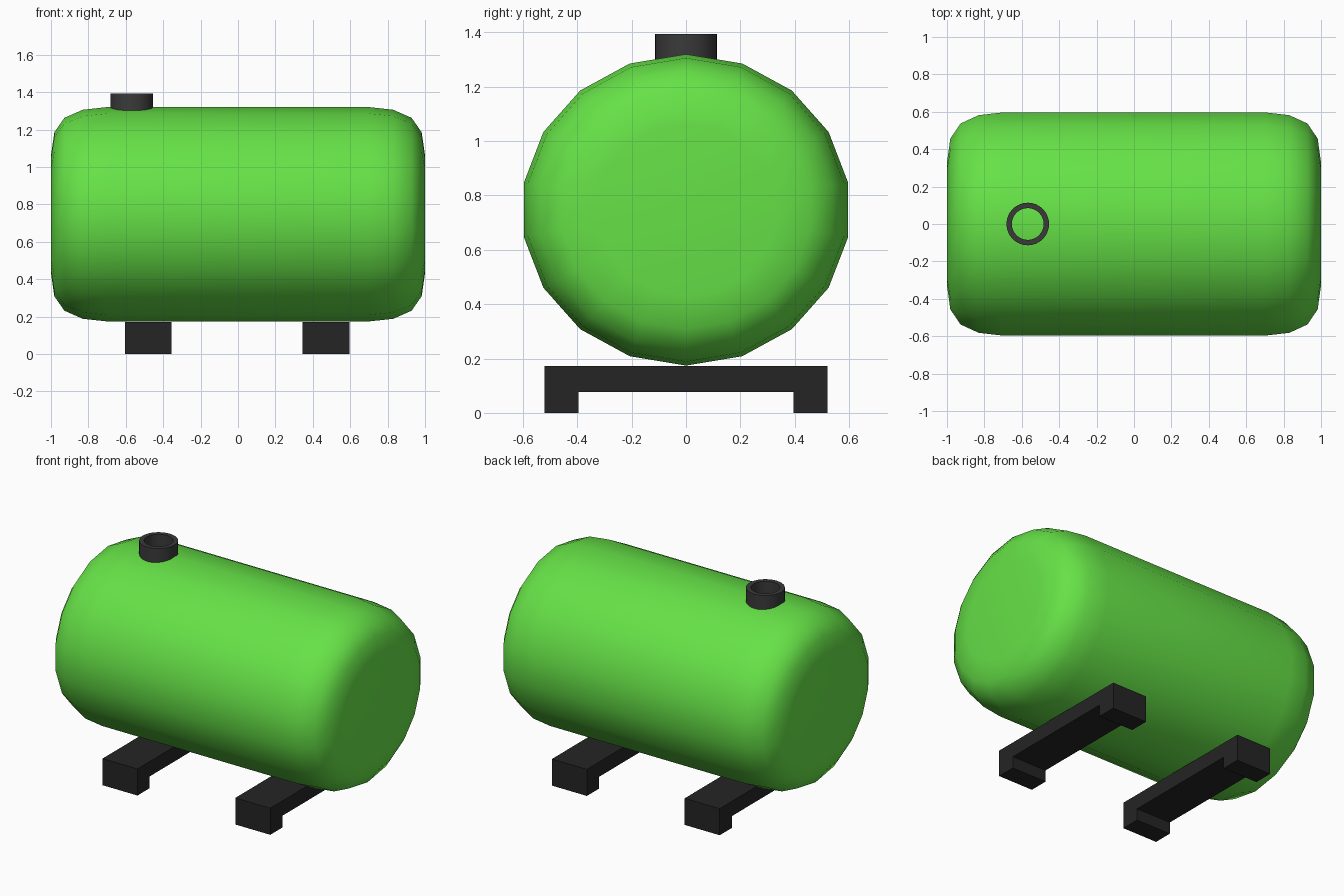
import bpy, bmesh
from math import sin, cos, tau

cube = bpy.data.objects.get("Cube")
if cube:
    bpy.data.objects.remove(cube, do_unlink=True)


def material(name, rgb):
    m = bpy.data.materials.new(name)
    m.use_nodes = True
    m.diffuse_color = (*rgb, 1)
    bsdf = next(n for n in m.node_tree.nodes if n.type == 'BSDF_PRINCIPLED')
    bsdf.inputs["Base Color"].default_value = (*rgb, 1)
    bsdf.inputs["Roughness"].default_value = 0.6
    return m


def finish(name, bm, mat):
    bmesh.ops.recalc_face_normals(bm, faces=bm.faces)
    mesh = bpy.data.meshes.new(name)
    bm.to_mesh(mesh)
    bm.free()
    mesh.materials.append(mat)
    obj = bpy.data.objects.new(name, mesh)
    bpy.context.collection.objects.link(obj)
    return obj


def bridge(bm, a, b):
    n = len(a)
    for i in range(n):
        j = (i + 1) % n
        bm.faces.new((a[i], a[j], b[j], b[i]))


def smooth(obj, angle):
    bpy.ops.object.select_all(action='DESELECT')
    obj.select_set(True)
    bpy.context.view_layer.objects.active = obj
    bpy.ops.object.shade_smooth_by_angle(angle=angle)


green = material("tank green", (0.133, 0.76, 0.063))
charcoal = material("collar charcoal", (0.042, 0.042, 0.043))
black = material("support black", (0.018, 0.018, 0.018))

# Tank: slightly flattened 18-sided barrel with rounded ends
SIDES, RY, RZ, CZ = 18, 0.606, 0.573, 0.747
half = [(0.70, 1.0), (0.83, 0.975), (0.928, 0.9), (0.982, 0.765), (1.0, 0.55)]
profile = [(-x, r) for x, r in reversed(half)] + half
bm = bmesh.new()
rings = []
for x, r in profile:
    angles = [tau * i / SIDES for i in range(SIDES)]
    rings.append([bm.verts.new((x, RY * r * sin(a), CZ + RZ * r * cos(a)))
                  for a in angles])
for a, b in zip(rings, rings[1:]):
    bridge(bm, a, b)
bm.faces.new(rings[0])
bm.faces.new(rings[-1])
smooth(finish("tank", bm, green), 1.2)

# Filler collar: open tube sunk into the tank top
bm = bmesh.new()
loops = []
for radius, z in [(0.114, 1.27), (0.114, 1.394), (0.085, 1.394), (0.085, 1.27)]:
    loops.append([bm.verts.new((-0.568 + radius * cos(tau * i / 32),
                                radius * sin(tau * i / 32), z))
                  for i in range(32)])
for k in range(4):
    bridge(bm, loops[k], loops[(k + 1) % 4])
smooth(finish("filler_collar", bm, charcoal), 0.6)

# Supports: bridge-shaped beams running across under the tank
beam = [(-0.52, 0), (-0.395, 0), (-0.395, 0.076), (0.395, 0.076),
        (0.395, 0), (0.52, 0), (0.52, 0.172), (-0.52, 0.172)]
for name, x in (("right_support", -0.48), ("left_support", 0.47)):
    bm = bmesh.new()
    face = bm.faces.new([bm.verts.new((x - 0.125, y, z)) for y, z in beam])
    out = bmesh.ops.extrude_face_region(bm, geom=[face], use_keep_orig=True)
    moved = [v for v in out["geom"] if isinstance(v, bmesh.types.BMVert)]
    bmesh.ops.translate(bm, verts=moved, vec=(0.25, 0, 0))
    finish(name, bm, black)
